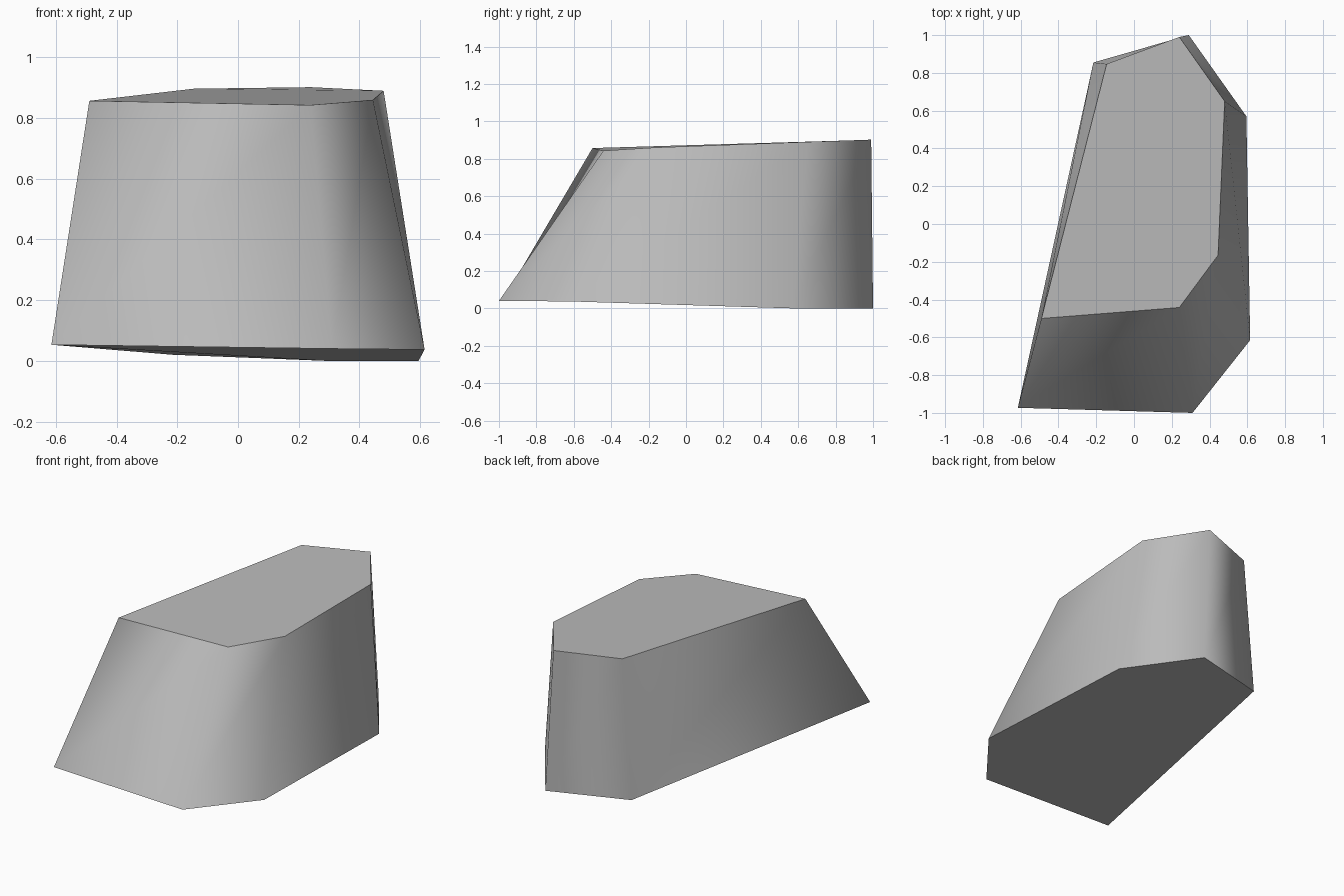
import bpy, bmesh

cube = bpy.data.objects.get("Cube")
if cube:
    bpy.data.objects.remove(cube, do_unlink=True)

# Stone colour
stone = bpy.data.materials.new("stone grey")
stone.use_nodes = True
grey = (0.5, 0.5, 0.5, 1)
stone.diffuse_color = grey
stone.node_tree.nodes["Principled BSDF"].inputs["Base Color"].default_value = grey

# Six-sided outlines of the foot and the crown, counter-clockwise from the front corner
foot = [(-0.615, -0.973, 0.053), (0.31, -1.0, 0.04), (0.615, -0.615, 0.037),
        (0.595, 0.57, 0), (0.29, 1.0, 0), (-0.215, 0.855, 0.02)]
crown = [(-0.49, -0.5, 0.857), (0.24, -0.442, 0.843), (0.445, -0.165, 0.86),
         (0.48, 0.65, 0.89), (0.24, 0.99, 0.902), (-0.145, 0.847, 0.897)]

# Loft the boulder between the two outlines
bm = bmesh.new()
low = [bm.verts.new(p) for p in foot]
high = [bm.verts.new(p) for p in crown]
caps = [bm.faces.new(low[::-1]), bm.faces.new(high)]
count = len(low)
for i in range(count):
    j = (i + 1) % count
    side = bm.faces.new((low[i], low[j], high[j], high[i]))
    side.smooth = True

# Crisp rims around the flat crown and foot
for cap in caps:
    for edge in cap.edges:
        edge.smooth = False

mesh = bpy.data.meshes.new("boulder")
bm.to_mesh(mesh)
bm.free()
mesh.materials.append(stone)
boulder = bpy.data.objects.new("boulder", mesh)
bpy.context.collection.objects.link(boulder)
